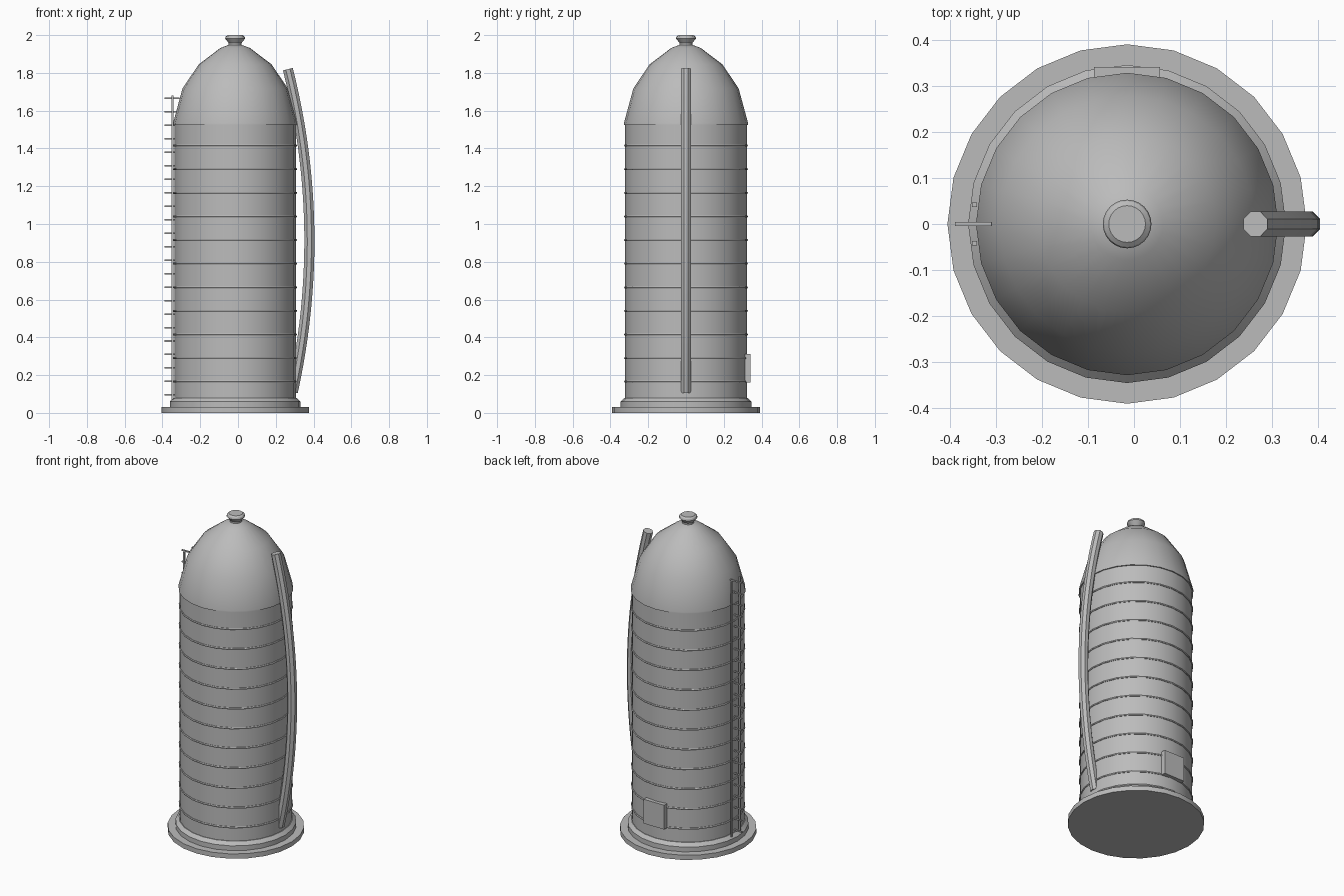
import bpy, bmesh, math
from mathutils import Vector

if "Cube" in bpy.data.objects:
    bpy.data.objects.remove(bpy.data.objects["Cube"], do_unlink=True)

steel = bpy.data.materials.new("grey_steel")
steel.use_nodes = True
GREY = (0.5, 0.5, 0.5, 1)
steel.diffuse_color = GREY
steel.node_tree.nodes["Principled BSDF"].inputs["Base Color"].default_value = GREY

CX = -0.015      # silo axis
SIDES = 24


def add_object(name, bm, smooth=True):
    bmesh.ops.recalc_face_normals(bm, faces=bm.faces)
    mesh = bpy.data.meshes.new(name)
    bm.to_mesh(mesh)
    bm.free()
    mesh.materials.append(steel)
    obj = bpy.data.objects.new(name, mesh)
    bpy.context.collection.objects.link(obj)
    if smooth:
        bpy.ops.object.select_all(action="DESELECT")
        obj.select_set(True)
        bpy.context.view_layer.objects.active = obj
        bpy.ops.object.shade_smooth_by_angle(angle=math.radians(32))
    return obj


def bridge(bm, a, b):
    for i in range(len(a)):
        j = (i + 1) % len(a)
        bm.faces.new((a[i], a[j], b[j], b[i]))


def lathe(name, profile, closed=False):
    """Turn (radius, height) points around the silo axis."""
    bm = bmesh.new()
    rings = []
    for r, z in profile:
        rings.append([bm.verts.new((CX + r * math.cos(math.tau * i / SIDES),
                                    r * math.sin(math.tau * i / SIDES), z))
                      for i in range(SIDES)])
    for a, b in zip(rings, rings[1:]):
        bridge(bm, a, b)
    if closed:
        bridge(bm, rings[-1], rings[0])
    else:
        bm.faces.new(rings[0])
        bm.faces.new(rings[-1])
    return add_object(name, bm)


def box(name, lo, hi):
    bm = bmesh.new()
    bmesh.ops.create_cube(bm, size=1)
    lo, hi = Vector(lo), Vector(hi)
    for v in bm.verts:
        v.co = (lo + hi) / 2 + v.co * (hi - lo)
    return add_object(name, bm, False)


# Foundation, wall, domed roof and vent cap
lathe("base_slab", [(0.391, 0), (0.391, 0.03)])
lathe("plinth", [(0.346, 0.03), (0.346, 0.06), (0.326, 0.08)])
lathe("tank_wall", [(0.322, 0.07), (0.322, 1.535)])
lathe("dome_roof", [(0.329, 1.525), (0.329, 1.533), (0.279, 1.717),
                    (0.193, 1.845), (0.078, 1.932), (0.03, 1.95)])
lathe("vent_cap", [(0.034, 1.945), (0.034, 1.958), (0.053, 1.982),
                   (0.05, 1.992), (0.04, 2.0)])

# Hoops around the wall
for k in range(11):
    z = 0.165 + 0.125 * k
    hoop = [(0.322 + 0.006 * math.cos(math.tau * i / 6),
             z + 0.006 * math.sin(math.tau * i / 6)) for i in range(6)]
    lathe(f"hoop_{k + 1}", hoop, closed=True)

# Bowed filling pipe on the left side: octagon swept along a curve
start, bend, end = Vector((0.264, 0, 1.82)), Vector((0.478, 0, 0.97)), Vector((0.29, 0, 0.11))
bm = bmesh.new()
rings = []
for s in range(25):
    t = s / 24
    centre = start * (1 - t) ** 2 + bend * 2 * t * (1 - t) + end * t * t
    along = ((bend - start) * (1 - t) + (end - bend) * t).normalized()
    side = Vector((0, 1, 0))
    out = along.cross(side)
    ring = []
    for i in range(8):
        a = math.tau * (i + 0.5) / 8
        ring.append(bm.verts.new(centre + 0.029 * (side * math.cos(a) + out * math.sin(a))))
    rings.append(ring)
for a, b in zip(rings, rings[1:]):
    bridge(bm, a, b)
bm.faces.new(rings[0])
bm.faces.new(rings[-1])
add_object("filling_pipe", bm)

# Ladder on the right side: two rails and radial rungs
for name, y in (("front", -0.042), ("back", 0.042)):
    box(f"ladder_rail_{name}", (-0.352, y - 0.005, 0.07), (-0.342, y + 0.005, 1.68))
for k in range(23):
    z = 0.095 + 0.0714 * k
    box(f"ladder_rung_{k + 1}", (-0.39, -0.004, z - 0.004), (-0.31, 0.004, z + 0.004))

# Access hatch at the back
box("access_hatch", (-0.087, 0.305, 0.16), (0.057, 0.342, 0.313))
